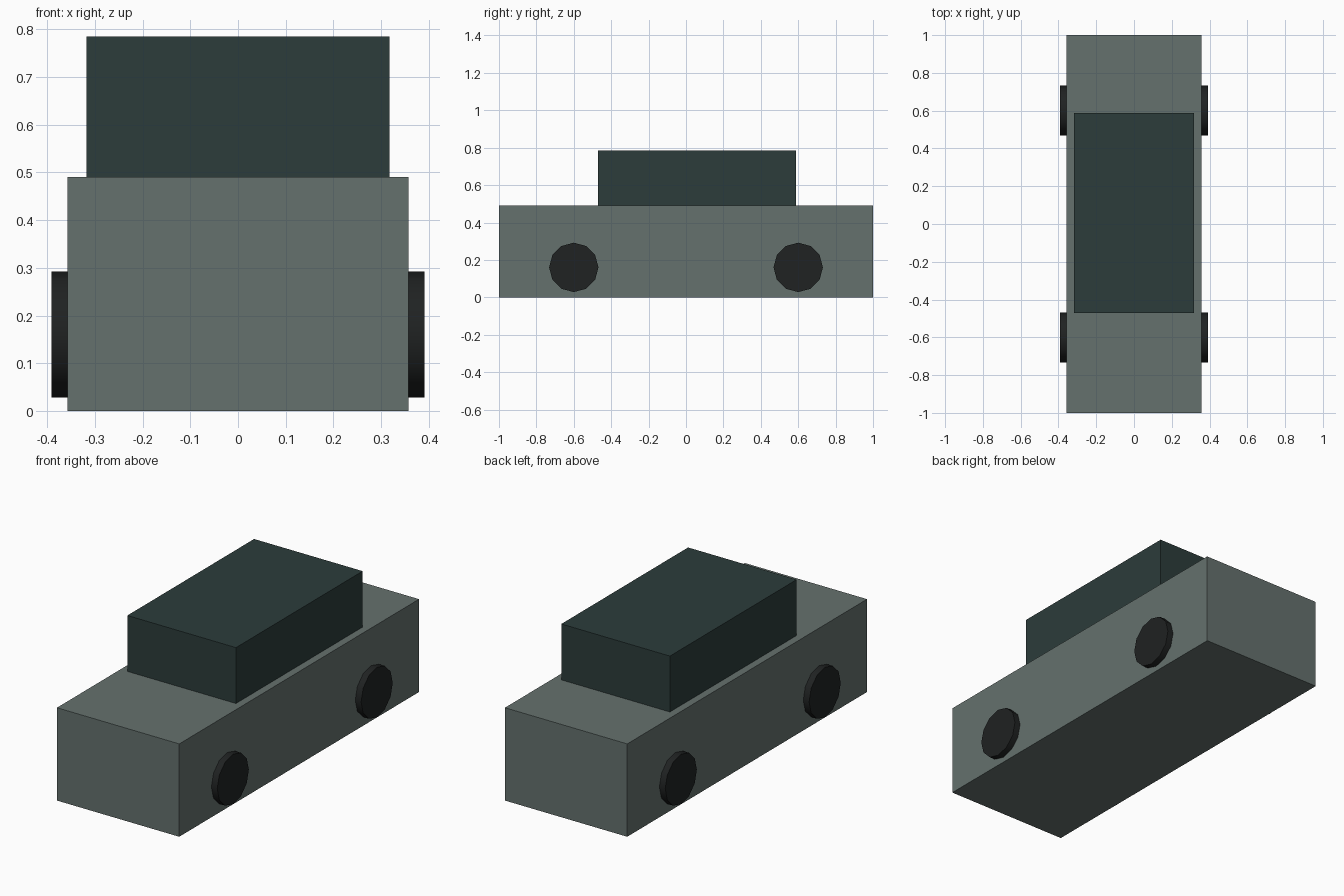
import bpy
import math

if "Cube" in bpy.data.objects:
    bpy.data.objects.remove(bpy.data.objects["Cube"])


def paint(obj, name, rgb):
    mat = bpy.data.materials.get(name) or bpy.data.materials.new(name)
    mat.diffuse_color = (*rgb, 1.0)
    mat.use_nodes = True
    mat.node_tree.nodes["Principled BSDF"].inputs["Base Color"].default_value = mat.diffuse_color
    obj.data.materials.append(mat)


def box(name, lo, hi):
    centre = [(a + b) / 2 for a, b in zip(lo, hi)]
    bpy.ops.mesh.primitive_cube_add(size=1, location=centre)
    obj = bpy.context.object
    obj.name = name
    obj.scale = [b - a for a, b in zip(lo, hi)]
    bpy.ops.object.transform_apply(location=False, rotation=False, scale=True)
    return obj


# Lower body
body = box("car_body", (-0.357, -1.0, 0.0), (0.357, 1.0, 0.49))
paint(body, "body_paint", (0.13, 0.165, 0.155))

# Cabin, set slightly towards the back
cabin = box("cabin", (-0.317, -0.47, 0.49), (0.317, 0.587, 0.785))
paint(cabin, "cabin_paint", (0.025, 0.045, 0.043))

# Four twelve-sided wheels, half sunk into the body sides
for side, sx in (("right", 1), ("left", -1)):
    for end, y in (("front", -0.6), ("back", 0.6)):
        bpy.ops.mesh.primitive_cylinder_add(
            vertices=12, radius=0.132, depth=0.07,
            location=(sx * 0.356, y, 0.16), rotation=(0, math.pi / 2, 0))
        wheel = bpy.context.object
        wheel.name = f"{end}_{side}_wheel"
        bpy.ops.object.shade_smooth_by_angle(angle=math.radians(40))
        paint(wheel, "tyre_black", (0.014, 0.016, 0.016))
